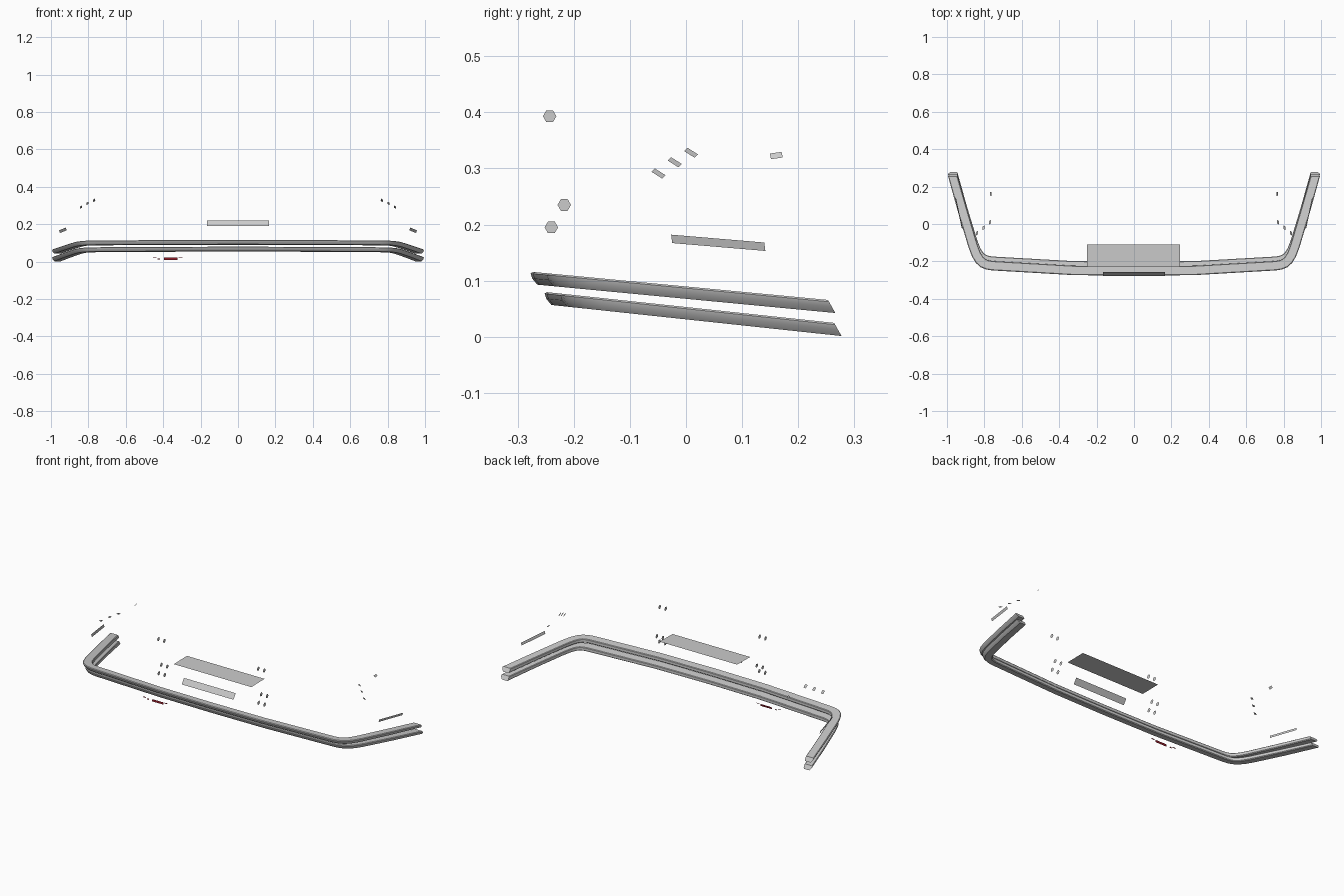
import bpy, math
from mathutils import Vector

if "Cube" in bpy.data.objects:
    bpy.data.objects.remove(bpy.data.objects["Cube"])


def make(name, verts, faces, color=None):
    me = bpy.data.meshes.new(name)
    me.from_pydata([tuple(v) for v in verts], [], faces)
    me.update()
    ob = bpy.data.objects.new(name, me)
    bpy.context.collection.objects.link(ob)
    if color:
        mat = bpy.data.materials.new(name + "_paint")
        mat.diffuse_color = color
        mat.use_nodes = True
        mat.node_tree.nodes["Principled BSDF"].inputs["Base Color"].default_value = mat.diffuse_color
        me.materials.append(mat)
    return ob


def quad(name, c, u, v, color=None):
    c, u, v = Vector(c), Vector(u), Vector(v)
    return make(name, [c - u - v, c + u - v, c + u + v, c - u + v], [(0, 1, 2, 3)], color)


# Right half of the outer edge of the rails, seen from above
HALF = [(0.33, -0.273), (0.76, -0.248), (0.79, -0.243), (0.82, -0.231), (0.845, -0.209),
        (0.866, -0.175), (0.885, -0.125), (0.94, 0.06), (0.994, 0.253)]
# Cross-section: inward offset, height below the top
SECTION = [(0.004, 0), (0, -0.003), (0.003, -0.012), (0.012, -0.022),
           (0.046, -0.022), (0.05, -0.018), (0.05, -0.003), (0.047, 0)]


def rail(name, shift_front, shift_end, z_front, slope):
    half = [(x, y + shift_front + (shift_end - shift_front) * (y + 0.277) / 0.53) for x, y in HALF]
    path = [(-x, y) for x, y in reversed(half)] + [(0, -0.277 + shift_front)] + half
    n, m = len(path), len(SECTION)
    verts, faces = [], []
    for i, (x, y) in enumerate(path):
        p = Vector((x, y))
        a = Vector(path[max(i - 1, 0)])
        b = Vector(path[min(i + 1, n - 1)])
        d0 = (p - a).normalized() if i else (b - p).normalized()
        d1 = (b - p).normalized() if i < n - 1 else d0
        t = (d0 + d1).normalized()
        inward = Vector((-t.y, t.x)) / max(0.5, t.dot(d0))
        if i in (0, n - 1):
            inward = Vector((1 if i == 0 else -1, 0))
        for d, dz in SECTION:
            q = p + inward * d
            if i in (0, n - 1):          # raked end cut
                q.y += -dz * 0.6
            verts.append((q.x, q.y, z_front + dz - slope * (q.y + 0.277 - shift_front)))
    for i in range(n - 1):
        for j in range(m):
            k = (j + 1) % m
            faces.append((i * m + j, i * m + k, (i + 1) * m + k, (i + 1) * m + j))
    faces += [tuple(range(m))[::-1], tuple(range((n - 1) * m, n * m))]
    ob = make(name, verts, faces)
    bpy.context.view_layer.objects.active = ob
    ob.select_set(True)
    bpy.ops.object.mode_set(mode='EDIT')
    bpy.ops.mesh.select_all(action='SELECT')
    bpy.ops.mesh.normals_make_consistent(inside=False)
    bpy.ops.object.mode_set(mode='OBJECT')
    bpy.ops.object.shade_smooth_by_angle(angle=math.radians(25))
    ob.select_set(False)


# Two wrap-around bumper rails
rail("upper_rail", 0.0, 0.0, 0.116, 0.095)
rail("lower_rail", 0.025, 0.011, 0.080, 0.107)

# Flat plate and sloped front plate
quad("top_plate", (-0.002, -0.169, 0.268), (0.248, 0, 0), (0, 0.06, 0.001))
quad("front_plate", (0, -0.267, 0.206), (0.165, 0, 0), (0, 0.010, 0.015))

for s, side in ((-1, "left"), (1, "right")):
    # Hexagonal bolt faces in pairs
    for k, (y, z) in enumerate([(-0.243, 0.393), (-0.217, 0.235), (-0.240, 0.195)]):
        for j, x in enumerate((0.338, 0.300)):
            ring = [(s * x, y + 0.012 * math.cos(a * math.pi / 3), z + 0.012 * math.sin(a * math.pi / 3))
                    for a in range(6)]
            make(f"bolt_face_{side}_{k}_{j}", ring, [tuple(range(6))])
    # Three small slats and a rear tab
    for k, c in enumerate([(0.84, -0.049, 0.291), (0.805, -0.020, 0.311), (0.77, 0.009, 0.328)]):
        quad(f"slat_{side}_{k}", (s * c[0], c[1], c[2]), (0, 0.0095, -0.006), (-s * 0.005, 0.003, 0.003))
    quad(f"rear_tab_{side}", (s * 0.766, 0.161, 0.323), (0, 0.0105, 0.0015), (-s * 0.004, -0.001, 0.005))
    # Side marker strip
    quad(f"side_marker_{side}", (s * 0.936, 0.0575, 0.1675), (s * 0.018, 0.083, -0.007), (s * 0.002, -0.001, 0.0075))

# Small red badge strips
RED = (0.25, 0.01, 0.02, 1)
for k, (x, w, z, h) in enumerate([(-0.445, 0.010, 0.020, 0.002), (-0.424, 0.006, 0.014, 0.003),
                                  (-0.360, 0.036, 0.015, 0.006), (-0.308, 0.010, 0.020, 0.002)]):
    quad(f"badge_strip_{k}", (x, -0.217, z), (w, 0, 0), (0, 0.001, h), RED)
